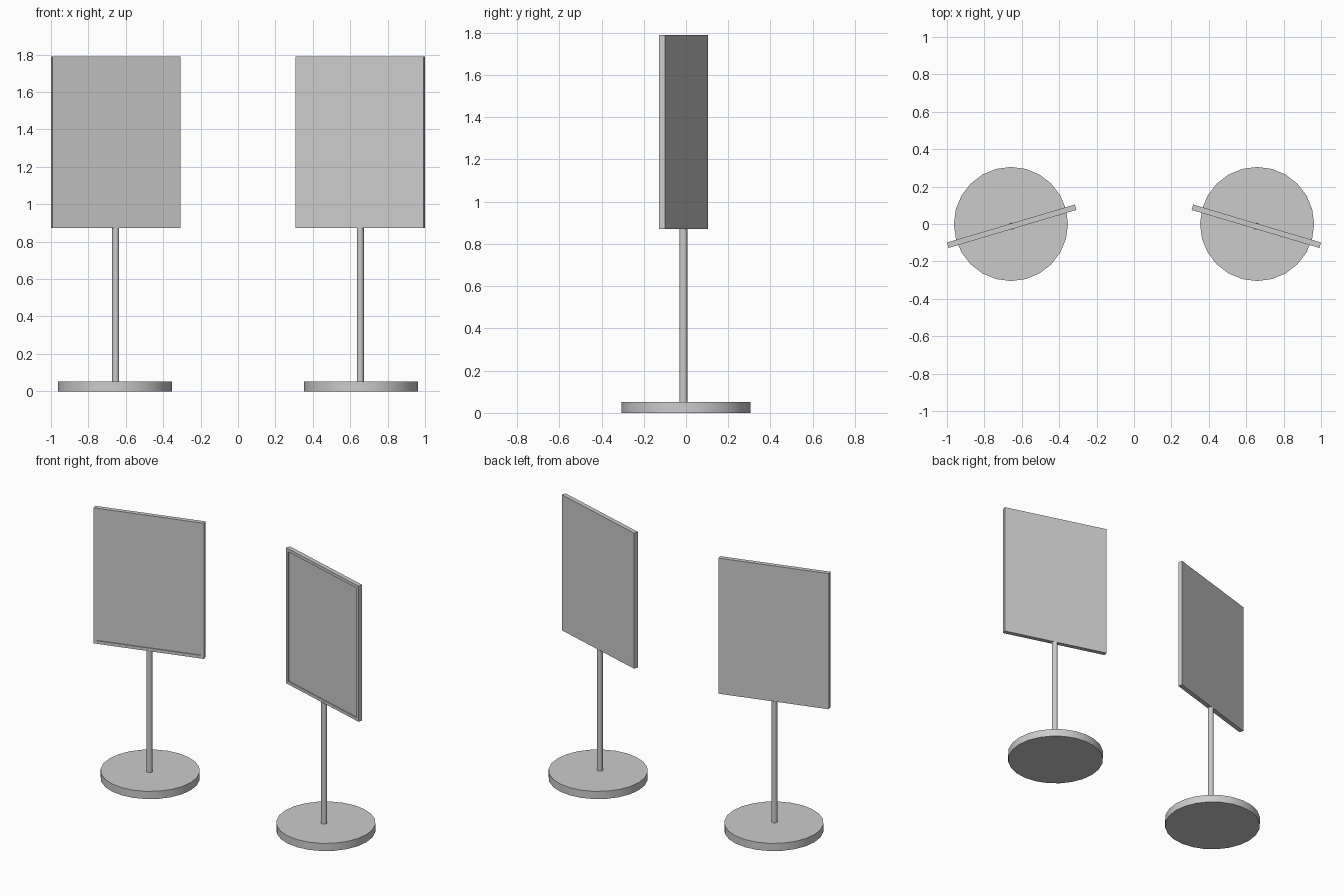
import bpy, bmesh, math

if "Cube" in bpy.data.objects:
    bpy.data.objects.remove(bpy.data.objects["Cube"])

BASE_X, PANEL_X, PANEL_Y = 0.658, 0.654, -0.012
TILT = math.radians(16.55)


def cylinder(name, radius, z0, z1, x, y, sides):
    bpy.ops.mesh.primitive_cylinder_add(vertices=sides, radius=radius, depth=z1 - z0,
                                        location=(x, y, (z0 + z1) / 2))
    obj = bpy.context.object
    obj.name = name
    bpy.ops.object.shade_smooth_by_angle(angle=math.radians(35))
    return obj


def framed_panel(name, width, thick, z0, z1, x, y, turn):
    # flat board whose front face is inset and slightly recessed
    bm = bmesh.new()
    bmesh.ops.create_cube(bm, size=1)
    bmesh.ops.scale(bm, vec=(width, thick, z1 - z0), verts=bm.verts)
    bm.normal_update()
    front = [f for f in bm.faces if f.normal.y < -0.9]
    bmesh.ops.inset_individual(bm, faces=front, thickness=0.029, depth=0)
    bmesh.ops.inset_individual(bm, faces=front, thickness=0, depth=-0.006)
    mesh = bpy.data.meshes.new(name)
    bm.to_mesh(mesh)
    bm.free()
    obj = bpy.data.objects.new(name, mesh)
    bpy.context.collection.objects.link(obj)
    obj.location = (x, y, (z0 + z1) / 2)
    obj.rotation_euler.z = turn
    return obj


for label, side in (("left", -1), ("right", 1)):
    # round foot
    cylinder(f"{label}_base", 0.305, 0, 0.052, side * BASE_X, 0, 24)
    # thin post up to the panel
    cylinder(f"{label}_pole", 0.019, 0.04, 0.874, side * PANEL_X, PANEL_Y, 16)
    # display panel turned inward
    framed_panel(f"{label}_panel", 0.713, 0.03, 0.872, 1.79,
                 side * PANEL_X, PANEL_Y, -side * TILT)
